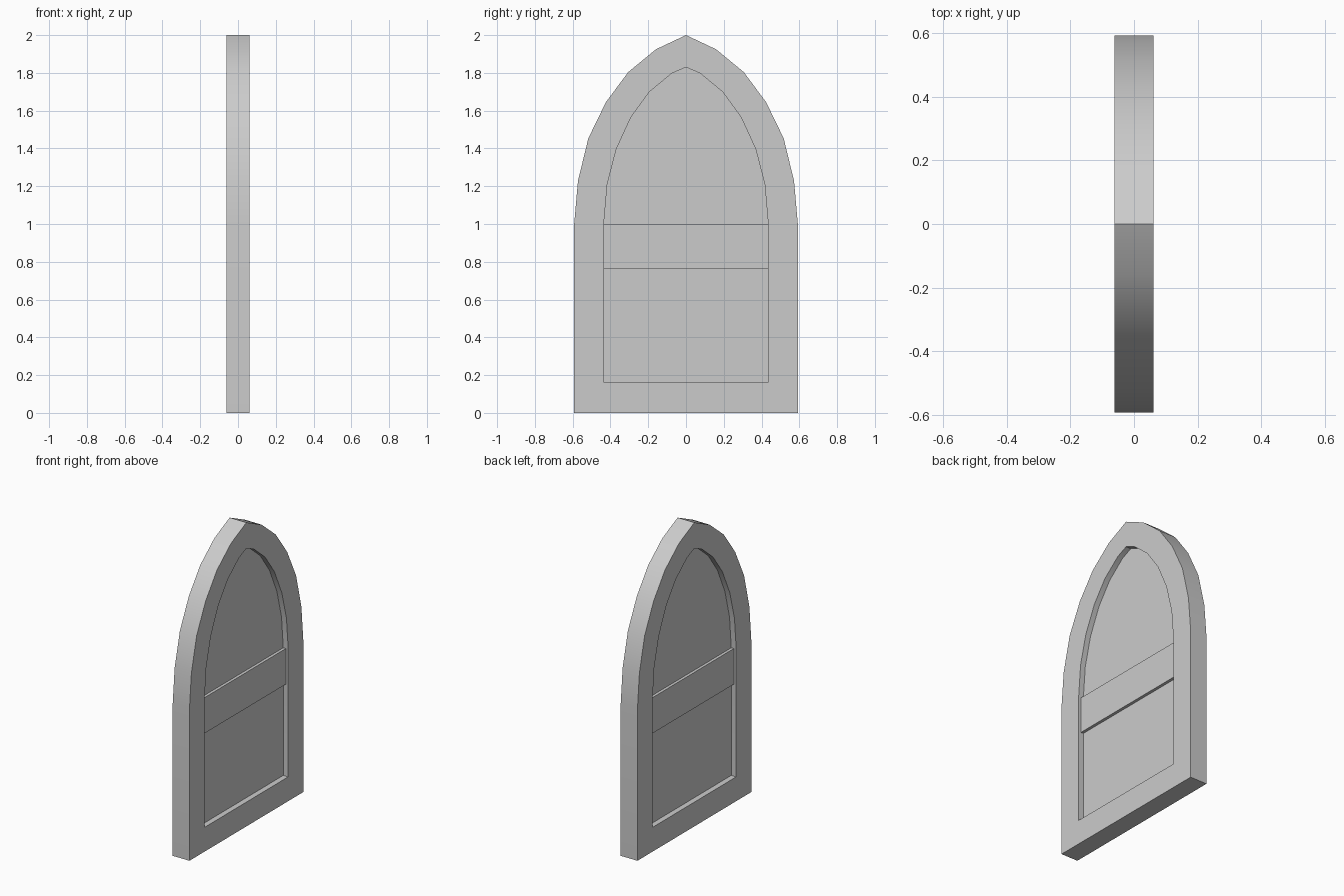
import bpy
import bmesh
import math

if "Cube" in bpy.data.objects:
    bpy.data.objects.remove(bpy.data.objects["Cube"], do_unlink=True)

FRAME_HALF, RAIL_HALF, PANEL_HALF = 0.061, 0.044, 0.025

# Half outlines (y, z) from the bottom corner up to the pointed tip
OUTER = [(0.592, 0), (0.592, 1), (0.572, 1.228), (0.517, 1.454),
         (0.424, 1.645), (0.306, 1.804), (0.159, 1.925), (0, 2)]
INNER = [(0.435, 0.16), (0.435, 1), (0.417, 1.21), (0.369, 1.396),
         (0.291, 1.566), (0.194, 1.699), (0.076, 1.797), (0, 1.83)]

grey = bpy.data.materials.new("plain grey")
grey.use_nodes = True
grey.diffuse_color = (0.6, 0.6, 0.6, 1)
grey.node_tree.nodes["Principled BSDF"].inputs["Base Color"].default_value = (0.6, 0.6, 0.6, 1)


def mirrored(half):
    """Close a half outline by mirroring it across y = 0."""
    return half + [(-y, z) for y, z in reversed(half[:-1])]


def finish(name, bm):
    bmesh.ops.recalc_face_normals(bm, faces=bm.faces)
    mesh = bpy.data.meshes.new(name)
    bm.to_mesh(mesh)
    bm.free()
    mesh.materials.append(grey)
    obj = bpy.data.objects.new(name, mesh)
    bpy.context.collection.objects.link(obj)
    bpy.ops.object.select_all(action="DESELECT")
    obj.select_set(True)
    bpy.context.view_layer.objects.active = obj
    bpy.ops.object.shade_smooth_by_angle(angle=math.radians(30))
    return obj


def loop(bm, outline, x):
    return [bm.verts.new((x, y, z)) for y, z in outline]


def bridge(bm, a, b):
    for i in range(len(a)):
        j = (i + 1) % len(a)
        bm.faces.new((a[i], a[j], b[j], b[i]))


def slab(name, outline, half):
    """Solid plate of the given outline, centred on x = 0."""
    bm = bmesh.new()
    left, right = loop(bm, outline, half), loop(bm, outline, -half)
    bm.faces.new(left)
    bm.faces.new(right)
    bridge(bm, left, right)
    return finish(name, bm)


# Arched frame: four loops bridged into a closed ring
bm = bmesh.new()
rings = [loop(bm, mirrored(half), x) for half, x in
         ((OUTER, FRAME_HALF), (INNER, FRAME_HALF),
          (INNER, -FRAME_HALF), (OUTER, -FRAME_HALF))]
for i, ring in enumerate(rings):
    bridge(bm, ring, rings[(i + 1) % len(rings)])
finish("door_frame", bm)

# Recessed panel and the raised rail across it
slab("door_panel", mirrored(INNER), PANEL_HALF)
edge = INNER[0][0]
slab("cross_rail", [(edge, 0.765), (edge, 1), (-edge, 1), (-edge, 0.765)], RAIL_HALF)
